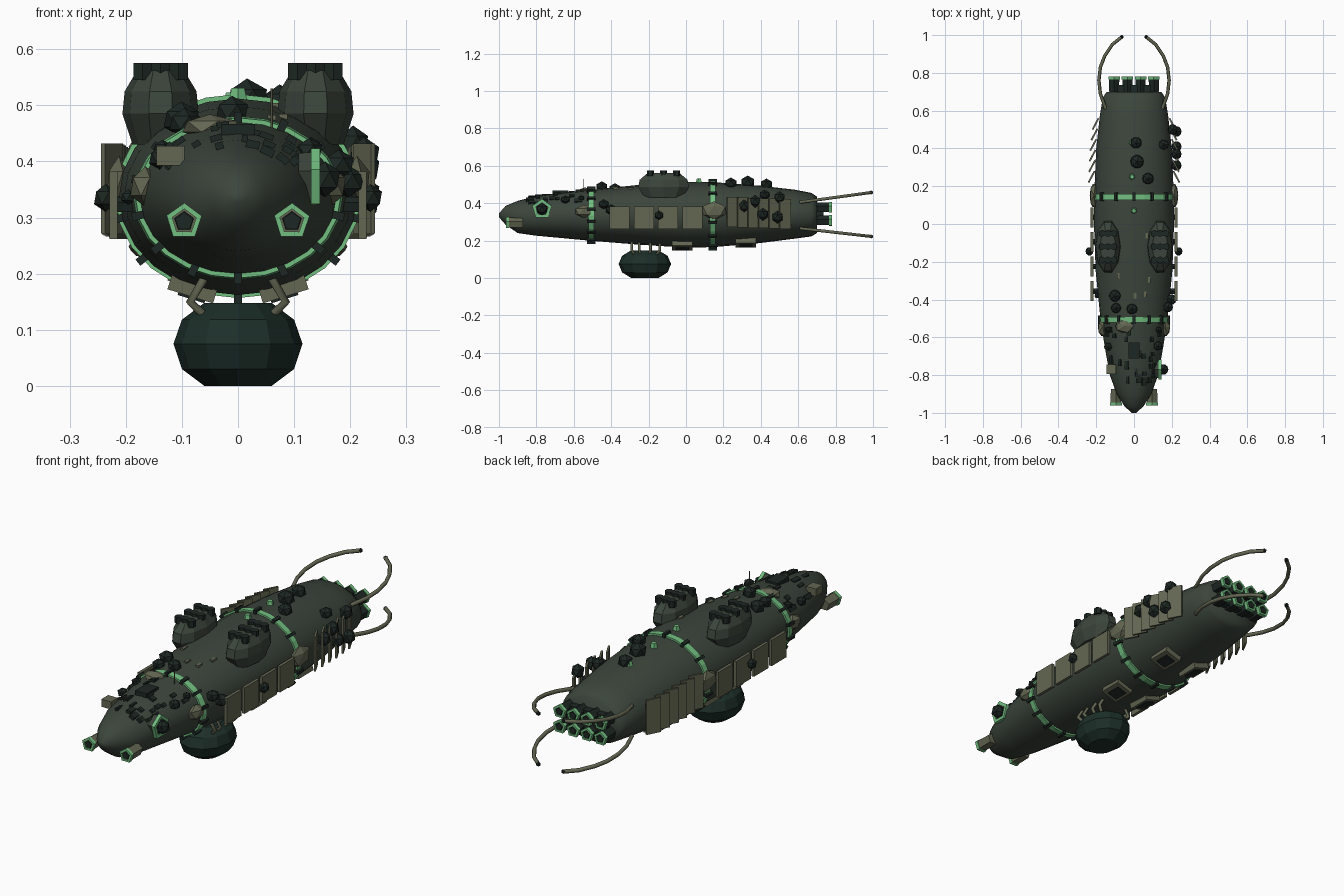
import bpy, bmesh, math, random
from mathutils import Vector, Matrix

if "Cube" in bpy.data.objects:
    bpy.data.objects.remove(bpy.data.objects["Cube"])
random.seed(4)

def mat(name, c):
    m = bpy.data.materials.new(name)
    m.diffuse_color = (*c, 1)
    m.use_nodes = True
    m.node_tree.nodes["Principled BSDF"].inputs["Base Color"].default_value = m.diffuse_color
    return m
HULL = mat("hull_green", (0.045, 0.06, 0.045))
OLIVE = mat("olive", (0.125, 0.135, 0.085))
DARK = mat("dark", (0.012, 0.02, 0.016))
POD = mat("pod_dark", (0.012, 0.028, 0.022))
GREEN = mat("bright_green", (0.17, 0.52, 0.22))

def finish(name, bm, m, smooth=False):
    bmesh.ops.recalc_face_normals(bm, faces=bm.faces)
    me = bpy.data.meshes.new(name)
    bm.to_mesh(me)
    bm.free()
    for p in me.polygons:
        p.use_smooth = smooth
    ob = bpy.data.objects.new(name, me)
    bpy.context.collection.objects.link(ob)
    me.materials.append(m)
    return ob

def loft(name, rings, m, smooth=False, closed=False):
    bm = bmesh.new()
    vs = [[bm.verts.new(p) for p in r] for r in rings]
    n = len(vs[0])
    pairs = list(zip(vs, vs[1:])) + ([(vs[-1], vs[0])] if closed else [])
    for a, b in pairs:
        for i in range(n):
            bm.faces.new((a[i], a[(i + 1) % n], b[(i + 1) % n], b[i]))
    if not closed:
        bm.faces.new(vs[0])
        bm.faces.new(vs[-1])
    return finish(name, bm, m, smooth)

def frame(loc, d):
    return Matrix.Translation(loc) @ Vector(d).to_track_quat('Z', 'Y').to_matrix().to_4x4()

def cyl(name, loc, d, r1, r2, h, m, n=5):
    bm = bmesh.new()
    bmesh.ops.create_cone(bm, cap_ends=True, segments=n, radius1=r1, radius2=r2, depth=h, matrix=frame(loc, d))
    return finish(name, bm, m)

def box(name, loc, size, m, rot=None):
    bm = bmesh.new()
    R = rot or Matrix.Identity(4)
    bmesh.ops.create_cube(bm, size=1, matrix=Matrix.Translation(loc) @ R @ Matrix.Diagonal((*size, 1)))
    return finish(name, bm, m)

def blob(name, loc, size, m):
    bm = bmesh.new()
    bmesh.ops.create_icosphere(bm, subdivisions=1, radius=1, matrix=Matrix.Translation(loc) @ Matrix.Diagonal((*size, 1)))
    return finish(name, bm, m)

def nozzle(name, loc, d, r, h, body):
    # body with a bright open rim and dark core
    d = Vector(d).normalized()
    cyl(name + "_body", loc, d, r * 0.85, r * 0.9, h, body)
    F = frame(Vector(loc) + d * h / 2, d)
    prof = [(1, -0.012), (1, 0.004), (0.68, 0.004), (0.68, -0.012)]
    rings = [[F @ Vector((r * k * math.cos(i * math.tau / 5 + .3), r * k * math.sin(i * math.tau / 5 + .3), z)) for i in range(5)] for k, z in prof]
    loft(name + "_rim", rings, GREEN, closed=True)
    cyl(name + "_core", Vector(loc) + d * (h / 2), d, r * 0.6, r * 0.5, 0.008, DARK)

def tube(name, pts, r, m):
    cu = bpy.data.curves.new(name, 'CURVE')
    cu.dimensions = '3D'
    cu.bevel_depth = r
    cu.bevel_resolution = 1
    cu.use_fill_caps = True
    s = cu.splines.new('POLY')
    s.points.add(len(pts) - 1)
    for p, q in zip(s.points, pts):
        p.co = (*q, 1)
    ob = bpy.data.objects.new(name, cu)
    bpy.context.collection.objects.link(ob)
    cu.materials.append(m)

# hull sections: y, half width, bottom z, top z
S = [(-1, .012, .325, .345), (-.965, .05, .285, .385), (-.9, .092, .24, .412), (-.8, .128, .226, .438),
     (-.65, .155, .212, .457), (-.5, .178, .198, .472), (-.25, .203, .178, .498), (0, .212, .162, .512),
     (.15, .211, .165, .512), (.4, .2, .187, .493), (.58, .18, .21, .472), (.67, .165, .222, .455), (.7, .145, .24, .435)]
def sec(y):
    for a, b in zip(S, S[1:]):
        if y <= b[0]:
            t = (y - a[0]) / (b[0] - a[0])
            return [a[i] + (b[i] - a[i]) * t for i in (1, 2, 3)]
    return S[-1][1:]
def surf(y, a, off=0):
    w, zb, zt = sec(y)
    return Vector(((w + off) * math.cos(a), y, (zb + zt) / 2 + ((zt - zb) / 2 + off) * math.sin(a)))
def around(y, off=0, n=24):
    return [surf(y, i * math.tau / n, off) for i in range(n)]
def top_angle(x, y):
    return math.acos(max(-1, min(1, x / sec(y)[0])))
loft("hull", [around(s[0]) for s in S], HULL, True)

# girdle rings with clamps
for y in (-.507, .143):
    loft("girdle_ring", [around(y - .015, -.01), around(y - .015, .008), around(y + .015, .008), around(y + .015, -.01)], GREEN, closed=True)
    for i in range(14):
        a = (i + .5) * math.tau / 14
        box("ring_clamp", surf(y, a, .006), (.022, .045, .014), DARK, Matrix.Rotation(-a, 4, 'Y'))

# deck plates scattered on the forward hull
for i in range(26):
    y, a = random.uniform(-.84, -.54), random.uniform(.45, math.pi - .45)
    box("deck_plate", surf(y, a), (random.uniform(.01, .025), random.uniform(.02, .05), .014), DARK, Matrix.Rotation(math.pi / 2 - a, 4, 'Y'))
for i in range(5):
    y = random.uniform(-.4, .1)
    box("small_deck_plate", surf(y, random.uniform(1.1, 2)), (.015, .03, .01), OLIVE)
box("deck_hatch", (0, -.67, .457), (.06, .085, .02), DARK)
blob("fore_dome", (-.05, -.54, .462), (.055, .04, .022), OLIVE)
box("port_sensor_box", (-.12, -.77, .41), (.05, .05, .035), OLIVE)

# belly pod and struts
def lathe(name, prof, c, sy, m, n=10, lean=0):
    loft(name, [[(c[0] + lean * (z - .5) + r * math.cos(i * math.tau / n), c[1] + sy * r * math.sin(i * math.tau / n), z) for i in range(n)] for r, z in prof], m)
lathe("belly_pod", [(.06, .0), (.1, .03), (.115, .075), (.1, .118), (.06, .148)], (0, -.22), 1.22, POD, 12)
for s in (-1, 1):
    for y in (-.29, -.25, -.19, -.14):
        tube("pod_strut", [(s * .06, -.22 + (y + .22) * .8, .125), (s * .085, y, .15), (s * .055, y, .2)], .008, OLIVE)

for s in (-1, 1):
    # dorsal weapon pods with launch tubes
    lathe("dorsal_pod", [(.05, .43), (.068, .485), (.064, .525), (.042, .562)], (s * .138, -.12), 2.1, HULL, 10)
    for i in range(3):
        for j in range(3):
            cyl("launch_tube", (s * .138 + (i - 1) * .032, -.12 + (j - 1) * .07, .56), (0, 0, 1), .019, .019, .03, DARK, 6)
    # side armour panels
    for i in range(4):
        box("side_panel", (s * .222, -.355 + i * .13, .322), (.014, .107, .12), OLIVE)
        cyl("panel_mount", (s * .205, -.355 + i * .13, .322), (s, 0, 0), .015, .015, .04, DARK)
    # angled radiator slats
    for i in range(6):
        y = .25 + i * .056
        w = sec(y)[0]
        box("radiator_slat", (s * (w + .018), y, .352 - i * .002), (.009, .068, .16), OLIVE, Matrix.Rotation(s * math.radians(28), 4, 'Z'))
    # fairings beside the rings
    blob("fore_fairing", (s * .165, -.545, .355), (.03, .055, .036), OLIVE)
    blob("mid_fairing", (s * .212, .15, .36), (.025, .072, .05), OLIVE)
    blob("side_sensor", (s * .236, -.145, .335), (.023, .025, .025), DARK)
    # nose lamps
    nozzle("nose_lamp", (s * .096, -.915, .293), (0, -1, .0), .033, .085, OLIVE)
    # underside hatches
    for y in (-.02, .32):
        box("belly_hatch", (s * .08, y, surf(y, -1.18).z), (.085, .11, .035), OLIVE, Matrix.Rotation(-s * .3, 4, 'Y'))
        box("belly_hatch_inset", (s * .082, y, surf(y, -1.18).z - .016), (.05, .07, .012), DARK, Matrix.Rotation(-s * .3, 4, 'Y'))
    # tail arms
    for z0, z1 in ((.405, .457), (.265, .222)):
        path = [(.15, .61), (.178, .69), (.186, .76), (.178, .83), (.155, .89), (.115, .95), (.065, .99)]
        pts = [(s * x, y, z0 + (z1 - z0) * (y - .61) / .38) for x, y in path]
        tube("tail_arm", pts, .009, OLIVE)
        blob("tail_arm_tip", pts[-1], (.011, .011, .011), DARK)

# engine cluster
for x in (-.105, -.035, .035, .105):
    for z in (.305, .375):
        nozzle("engine", (x, .735, z), (0, 1, 0), .032, .085, DARK)
box("engine_block", (0, .71, .34), (.2, .05, .1), DARK)

# starboard dish
nozzle("starboard_dish", (.125, -.77, .368), (1, 0, 0), .055, .035, HULL)
blob("dish_core", (.155, -.77, .368), (.03, .032, .032), DARK)

# dorsal turrets: x, y, radius
for x, y, r in [(-.095, -.38, .035), (-.09, -.445, .03), (-.01, -.45, .032), (.17, -.44, .03), (.185, -.4, .032),
                (-.13, -.65, .024), (.12, -.645, .026), (.125, -.56, .018), (-.13, -.56, .018), (.01, .43, .034),
                (.015, .33, .04), (.07, .24, .034), (.15, .42, .03), (-.19, -.38, .015)]:
    a = top_angle(x, y)
    p = surf(y, a, r * .35)
    blob("turret", p, (r, r, r * .9), DARK)
    cyl("turret_base", surf(y, a), (math.cos(a), 0, math.sin(a)), r * .8, r * .6, r * 1.2, DARK, 6)
# starboard rear tanks
for x, y, z in [(.225, .41, .34), (.225, .49, .325), (.205, .5, .43), (.225, .37, .41), (.225, .31, .385)]:
    blob("rear_tank", (x, y, z), (.03, .032, .034), DARK)

# bright deck markers and mast
for y in (.43, .25, .07):
    x = -.01 if y != .07 else 0
    cyl("deck_marker", (x, y, sec(y)[2] + .006), (0, 0, 1), .018, .012, .025, GREEN)
tube("mast", [(.06, -.55, .46), (.06, -.55, .53)], .002, OLIVE)
